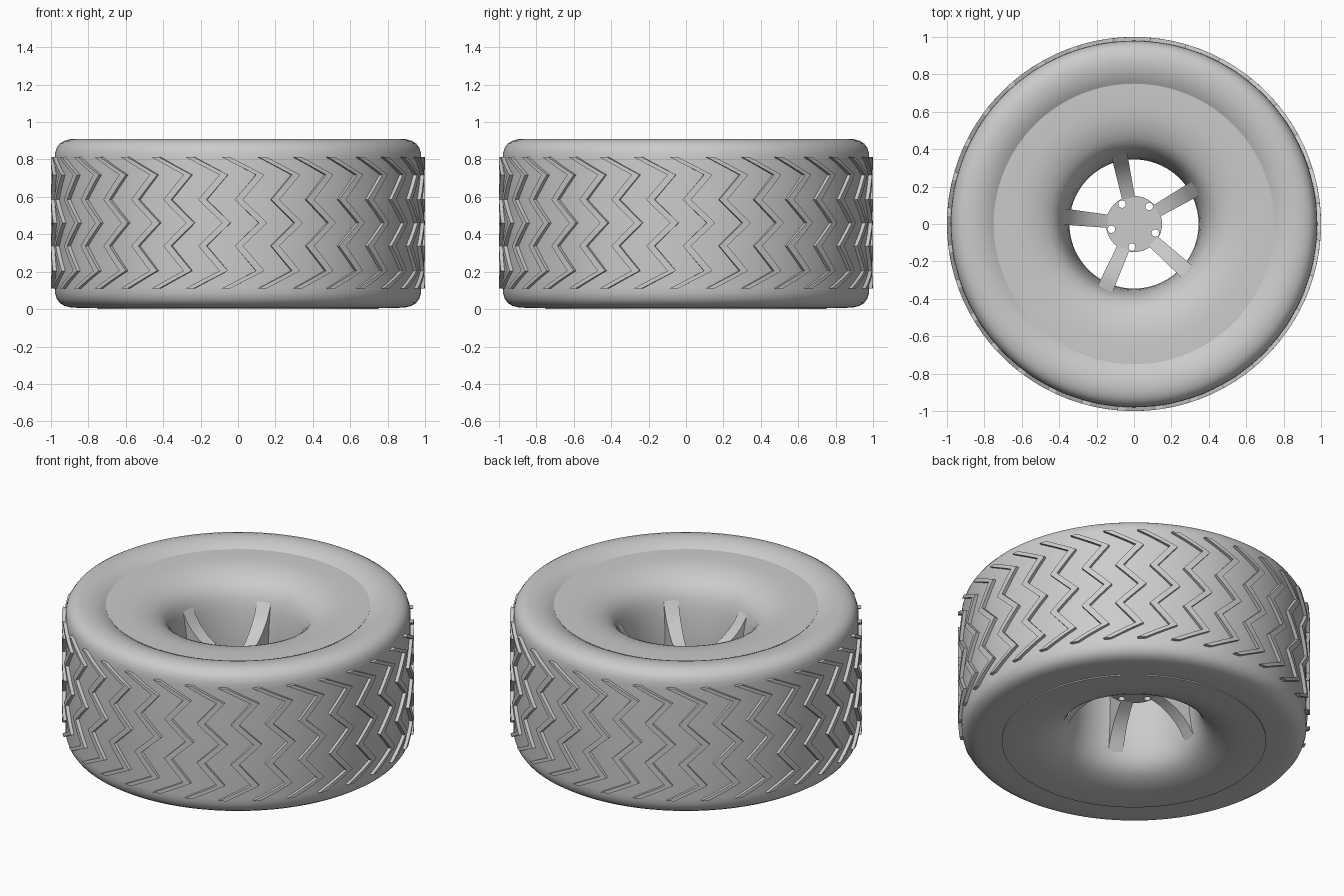
import bpy, bmesh, math
from mathutils import Matrix

if "Cube" in bpy.data.objects:
    bpy.data.objects.remove(bpy.data.objects["Cube"])

grey = bpy.data.materials.new("light_grey")
grey.diffuse_color = (0.6, 0.6, 0.6, 1)
grey.use_nodes = True
grey.node_tree.nodes["Principled BSDF"].inputs["Base Color"].default_value = grey.diffuse_color


def finish(name, bm, smooth=True):
    """Turn a bmesh into a named, coloured, optionally smooth object."""
    bmesh.ops.recalc_face_normals(bm, faces=bm.faces[:])
    me = bpy.data.meshes.new(name)
    bm.to_mesh(me)
    bm.free()
    me.materials.append(grey)
    ob = bpy.data.objects.new(name, me)
    bpy.context.collection.objects.link(ob)
    if smooth:
        bpy.ops.object.select_all(action='DESELECT')
        ob.select_set(True)
        bpy.context.view_layer.objects.active = ob
        bpy.ops.object.shade_smooth_by_angle(angle=math.radians(35))
    return ob


def lathe(name, prof, steps=128):
    """Revolve a closed (r, z) profile around the vertical axis."""
    bm = bmesh.new()
    rings = []
    for i in range(steps):
        a = math.tau * i / steps
        rings.append([bm.verts.new((r * math.cos(a), r * math.sin(a), z)) for r, z in prof])
    n = len(prof)
    for i in range(steps):
        p, q = rings[i], rings[(i + 1) % steps]
        for j in range(n):
            k = (j + 1) % n
            bm.faces.new((p[j], q[j], q[k], p[k]))
    return finish(name, bm)


# Tyre body: upper sidewall dips into the rim, lower sidewall is flat
lathe("tyre", [(0.748, 0.872), (0.765, 0.882), (0.785, 0.892), (0.81, 0.901), (0.84, 0.908),
               (0.87, 0.91), (0.90, 0.908), (0.93, 0.899), (0.953, 0.885), (0.969, 0.863),
               (0.978, 0.835), (0.98, 0.80),
               (0.98, 0.115), (0.978, 0.083), (0.969, 0.055), (0.953, 0.033), (0.93, 0.018),
               (0.90, 0.010), (0.86, 0.007), (0.748, 0.007)])

# Rim: flat disc on both sides, flowing into a flared bore (depth below the face)
FACE = 0.875
MID = FACE / 2
FLARE = [(0.75, 0), (0.64, 0), (0.58, 0.005), (0.54, 0.013), (0.50, 0.025), (0.46, 0.043),
         (0.43, 0.064), (0.405, 0.092), (0.385, 0.13), (0.37, 0.18), (0.358, 0.25),
         (0.349, 0.34)]
lathe("rim", [(r, FACE - d) for r, d in FLARE] + [(0.345, MID)]
      + [(r, d) for r, d in reversed(FLARE)])

# Chevron tread bars wrapped around the tyre
ZIGZAG = [(0.0, 0.813), (0.185, 0.718), (0.07, 0.585), (0.20, 0.4615),
          (0.07, 0.338), (0.185, 0.205), (0.0, 0.11)]
BARS, WIDTH, SUB, START = 32, 0.045, 3, -0.088
path = []
for (a0, z0), (a1, z1) in zip(ZIGZAG, ZIGZAG[1:]):
    path += [(a0 + (a1 - a0) * s / SUB, z0 + (z1 - z0) * s / SUB) for s in range(SUB)]
path.append(ZIGZAG[-1])
bm = bmesh.new()
for b in range(BARS):
    base = START + math.tau * b / BARS
    prev = None
    for a, z in path:
        loop = []
        for off, r in ((0, 0.97), (0, 1.0), (WIDTH, 1.0), (WIDTH, 0.97)):
            t = base + a + off
            loop.append(bm.verts.new((r * math.sin(t), -r * math.cos(t), z)))
        if prev:
            for j in range(4):
                k = (j + 1) % 4
                bm.faces.new((prev[j], prev[k], loop[k], loop[j]))
        else:
            bm.faces.new(loop)
        prev = loop
    bm.faces.new(prev)
finish("tread_bars", bm, smooth=False)

# Five deep spokes, arched on both edges
TOP = [(0.14, 0.10), (0.20, 0.12), (0.26, 0.153), (0.31, 0.195), (0.345, 0.237),
       (0.37, 0.28), (0.40, 0.318)]
outline = [(r, MID + h) for r, h in TOP] + [(r, MID - h) for r, h in reversed(TOP)]
bm = bmesh.new()
for s in range(5):
    rot = Matrix.Rotation(math.radians(30 + 72 * s), 3, 'Z')
    sides = []
    for sign in (-1, 1):
        vs = [bm.verts.new((r, sign * (0.030 + 0.035 * r), z)) for r, z in outline]
        bmesh.ops.rotate(bm, verts=vs, cent=(0, 0, 0), matrix=rot)
        bm.faces.new(vs)
        sides.append(vs)
    for j in range(len(outline)):
        k = (j + 1) % len(outline)
        bm.faces.new((sides[0][j], sides[0][k], sides[1][k], sides[1][j]))
finish("spokes", bm)


def cylinder(bm, r, depth, x=0, y=0, segs=48):
    bmesh.ops.create_cone(bm, cap_ends=True, segments=segs, radius1=r, radius2=r,
                          depth=depth, matrix=Matrix.Translation((x, y, MID)))


# Hub with five bolt holes
bm = bmesh.new()
cylinder(bm, 0.15, 0.2)
hub = finish("hub", bm, smooth=False)
bm = bmesh.new()
for s in range(5):
    a = math.radians(49 + 72 * s)
    cylinder(bm, 0.02, 0.5, 0.124 * math.cos(a), 0.124 * math.sin(a), 20)
cutter = finish("bolt_hole_cutter", bm, smooth=False)
mod = hub.modifiers.new("bolt_holes", 'BOOLEAN')
mod.operation, mod.solver, mod.object = 'DIFFERENCE', 'EXACT', cutter
bpy.ops.object.select_all(action='DESELECT')
hub.select_set(True)
bpy.context.view_layer.objects.active = hub
bpy.ops.object.modifier_apply(modifier=mod.name)
bpy.data.objects.remove(cutter)
bpy.ops.object.shade_smooth_by_angle(angle=math.radians(35))
